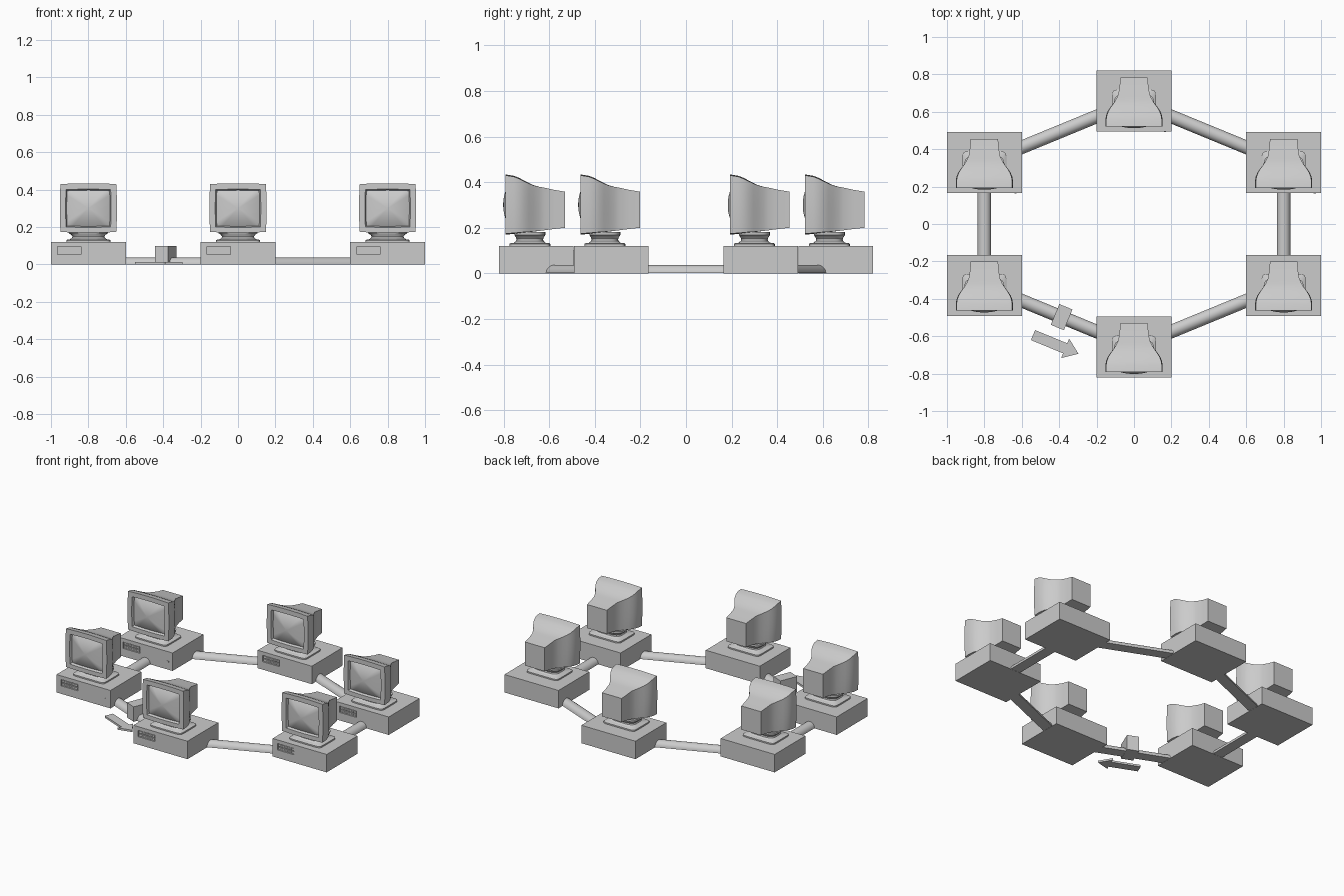
import bpy, bmesh
from math import sin, cos, pi, atan2, hypot, copysign
from mathutils import Vector

if "Cube" in bpy.data.objects:
    bpy.data.objects.remove(bpy.data.objects["Cube"])


def finish(name, bm, smooth=None):
    bmesh.ops.recalc_face_normals(bm, faces=bm.faces)
    me = bpy.data.meshes.new(name)
    bm.to_mesh(me)
    bm.free()
    ob = bpy.data.objects.new(name, me)
    bpy.context.collection.objects.link(ob)
    if smooth:
        bpy.ops.object.select_all(action='DESELECT')
        ob.select_set(True)
        bpy.context.view_layer.objects.active = ob
        bpy.ops.object.shade_smooth_by_angle(angle=smooth)
    return ob


def boxes(name, specs):
    bm = bmesh.new()
    for lo, hi in specs:
        vs = bmesh.ops.create_cube(bm, size=1)['verts']
        for v in vs:
            v.co = Vector([(a + b) / 2 + c * (b - a) for a, b, c in zip(lo, hi, v.co)])
    return finish(name, bm)


def loft(name, rings, smooth=0.6, caps=True):
    bm = bmesh.new()
    vr = [[bm.verts.new(p) for p in r] for r in rings]
    n = len(vr[0])
    for a, b in zip(vr, vr[1:]):
        for i in range(n):
            j = (i + 1) % n
            bm.faces.new((a[i], a[j], b[j], b[i]))
    if caps:
        bm.faces.new(vr[0])
        bm.faces.new(vr[-1])
    return finish(name, bm, smooth)


def prism(name, pts, z0, z1):
    return loft(name, [[(x, y, z) for x, y in pts] for z in (z0, z1)], None)


def rect_ring(w, z0, z1, y, crown=0.0, n=8):
    # upright rectangle in xz with slightly bowed edges
    out = []
    corners = [(-1, -1), (1, -1), (1, 1), (-1, 1)]
    for k in range(4):
        (ax, az), (bx, bz) = corners[k], corners[(k + 1) % 4]
        for i in range(n):
            t = i / n
            u, v = ax + (bx - ax) * t, az + (bz - az) * t
            x = u * (w - crown * v * v)
            z = (z0 + z1) / 2 + v * ((z1 - z0) / 2 - crown * u * u)
            out.append((x, y, z))
    return out


def round_ring(rx, ry, z, p, cy=-0.028, n=40):
    out = []
    for i in range(n):
        c, s = cos(2 * pi * i / n), sin(2 * pi * i / n)
        out.append((rx * copysign(abs(c) ** (2 / p), c),
                    cy + ry * copysign(abs(s) ** (2 / p), s), z))
    return out


# Desktop case with a recessed drive bay
case = boxes("case", [((-.2, -.163, 0), (.2, .163, .12))])
cutter = boxes("bay_cutter", [((-.165, -.2, .053), (-.04, -.153, .096))])
cutter.hide_render = True
mod = case.modifiers.new("bay", 'BOOLEAN')
mod.operation, mod.object, mod.solver = 'DIFFERENCE', cutter, 'EXACT'
bpy.context.view_layer.update()
cut = bpy.data.meshes.new_from_object(
    case.evaluated_get(bpy.context.evaluated_depsgraph_get()))
case.modifiers.clear()
case.data = cut
bpy.data.objects.remove(cutter)

# Drive fronts and buttons
details = boxes("drive_fronts", [
    ((-.160, -.160, .077), (-.045, -.152, .092)),
    ((-.160, -.160, .057), (-.045, -.152, .072)),
    ((-.145, -.162, .083), (-.060, -.159, .086)),
    ((-.145, -.162, .063), (-.060, -.159, .066)),
    ((.160, -.164, .050), (.172, -.162, .058))])

# Swivel stand: square plate and flared neck
stand = loft("stand", [round_ring(*r) for r in [
    (.118, .09, .119, 9), (.118, .09, .129, 9), (.112, .084, .133, 9),
    (.100, .070, .134, 4), (.088, .060, .142, 4), (.085, .058, .150, 4),
    (.092, .062, .159, 4), (.105, .068, .168, 4), (.107, .068, .182, 4)]])

# Monitor shell: tapering loft from the back to the bezel, then the opening
shell = [(.127, .073, .200, .358, 0), (.08, .077, .195, .366, 0),
         (.035, .084, .189, .376, 0), (.012, .095, .186, .380, 0),
         (-.012, .110, .183, .387, .001), (-.032, .126, .180, .396, .002),
         (-.053, .140, .178, .407, .003), (-.075, .149, .175, .419, .004),
         (-.098, .153, .173, .428, .004), (-.135, .153, .170, .434, .004),
         (-.135, .122, .198, .403, .003), (-.117, .116, .204, .397, .003)]
monitor = loft("monitor_shell",
               [rect_ring(w, a, b, y, c) for y, w, a, b, c in shell])

# Bulging screen
screen = loft("screen", [
    rect_ring(.116 * f, .3005 - .0965 * f, .3005 + .0965 * f,
              -.145 + .026 * f * f, .003 * f)
    for f in (1, .93, .85, .72, .58, .42, .25, .08)])

# Six stations around the ring
spots = [(0, -.657), (.8, -.328), (.8, .328), (0, .657), (-.8, .328), (-.8, -.328)]
for ob in (case, details, stand, monitor, screen):
    base = ob.name
    for k, (x, y) in enumerate(spots):
        o = ob if k == 0 else ob.copy()
        if k:
            o.name = f"{base}_{k + 1}"
            bpy.context.collection.objects.link(o)
        o.location = (x, y, 0)

# Half-round cables joining neighbouring stations
for k in range(6):
    a, b = Vector(spots[k]), Vector(spots[(k + 1) % 6])
    d = (b - a).normalized()
    side = Vector((-d.y, d.x))
    trim = .15 if abs(d.x) > .1 else .12
    rings = []
    for p in (a + d * trim, b - d * trim):
        ring = []
        for i in range(13):
            q = p + side * .036 * cos(pi * i / 12)
            ring.append((q.x, q.y, .001 + .036 * sin(pi * i / 12)))
        rings.append(ring)
    loft(f"cable_{k + 1}", rings)

# Token block riding the front left cable
ang = -atan2(.329, .8)
token = boxes("token", [((-.038, -.06, 0), (.038, .06, .10))])
token.location, token.rotation_euler = (-.387, -.498, 0), (0, 0, ang)

# Direction arrow lying on the floor
arrow = prism("arrow", [(0, -.029), (.186, -.029), (.186, -.056), (.263, 0),
                        (.186, .056), (.186, .029), (0, .029)], 0, .013)
arrow.location, arrow.rotation_euler = (-.54, -.594, 0), (0, 0, ang)
